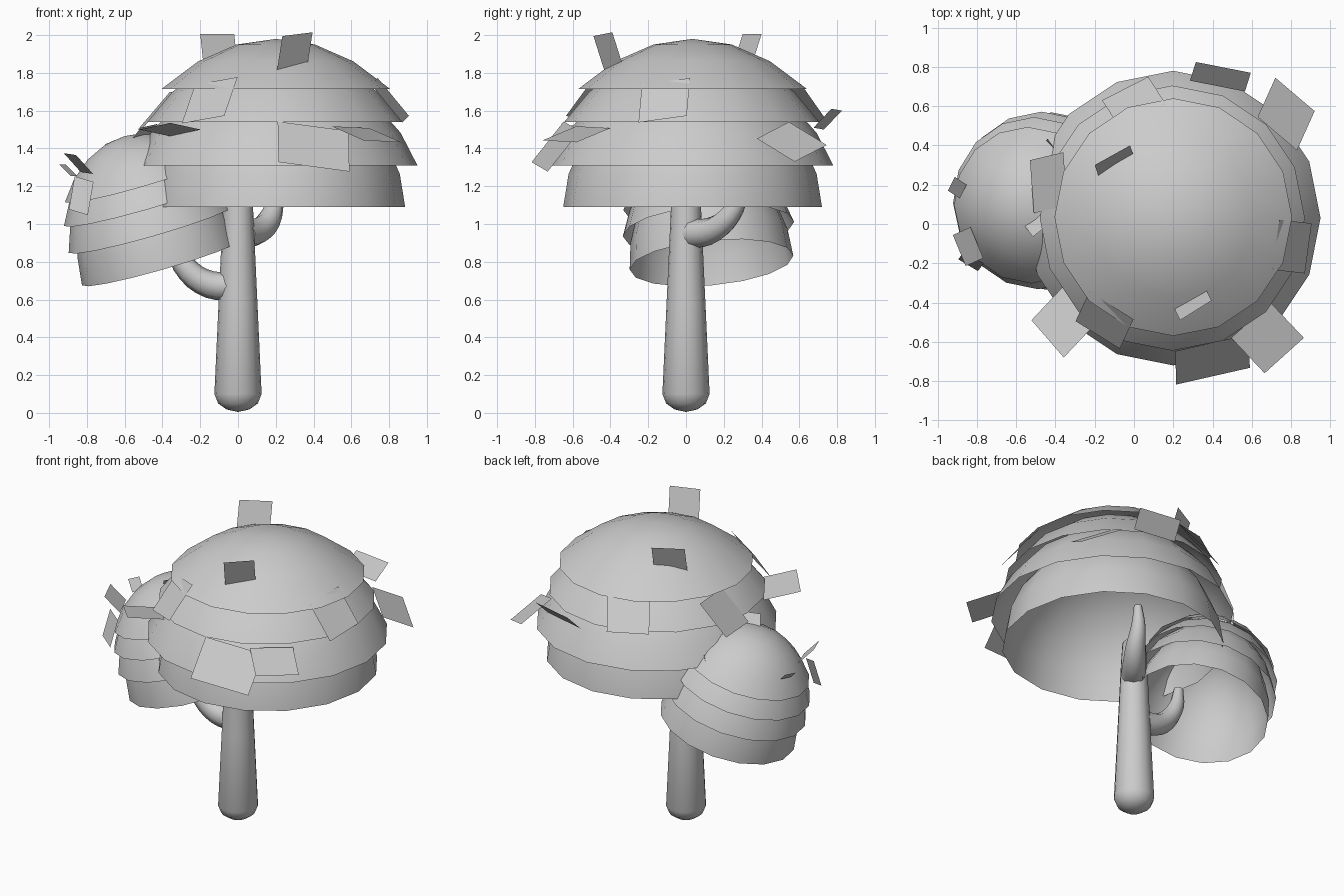
import bpy, bmesh
from math import sin, cos, pi, radians
from mathutils import Vector, Matrix, Euler

if "Cube" in bpy.data.objects:
    bpy.data.objects.remove(bpy.data.objects["Cube"])


def finish(name, bm, smooth=True):
    bmesh.ops.recalc_face_normals(bm, faces=bm.faces)
    me = bpy.data.meshes.new(name)
    bm.to_mesh(me)
    bm.free()
    for p in me.polygons:
        p.use_smooth = smooth
    ob = bpy.data.objects.new(name, me)
    bpy.context.collection.objects.link(ob)
    return ob


def lathe(name, profile, sides, matrix=Matrix()):
    """Spin (radius, height) points around z; radius 0 closes to a pole."""
    bm = bmesh.new()
    rings = []
    for r, z in profile:
        if r < 1e-5:
            rings.append([bm.verts.new(matrix @ Vector((0, 0, z)))])
        else:
            rings.append([bm.verts.new(matrix @ Vector((r * cos(a), r * sin(a), z)))
                          for a in (2 * pi * i / sides for i in range(sides))])
    for lo, hi in zip(rings, rings[1:]):
        for i in range(sides):
            j = (i + 1) % sides
            quad = [lo[i % len(lo)], lo[j % len(lo)], hi[j % len(hi)], hi[i % len(hi)]]
            bm.faces.new(list(dict.fromkeys(quad)))
    return finish(name, bm)


def dome(name, r, base, top, angle, rows, matrix):
    """Open shell cut from a sphere at the given polar angle."""
    t0 = radians(angle)
    prof = []
    for k in range(rows + 1):
        t = t0 * (1 - k / rows)
        prof.append((r * sin(t) / sin(t0),
                     base + (top - base) * (cos(t) - cos(t0)) / (1 - cos(t0))))
    return lathe(name, prof, 16, matrix)


def branch(name, points):
    """Tapered tube along (x, y, z, radius) points."""
    cu = bpy.data.curves.new(name, 'CURVE')
    cu.dimensions = '3D'
    cu.bevel_depth = 1
    cu.bevel_resolution = 2
    cu.resolution_u = 3
    cu.use_fill_caps = True
    sp = cu.splines.new('BEZIER')
    sp.bezier_points.add(len(points) - 1)
    for bp, (x, y, z, r) in zip(sp.bezier_points, points):
        bp.co, bp.radius = (x, y, z), r
        bp.handle_left_type = bp.handle_right_type = 'AUTO'
    ob = bpy.data.objects.new(name, cu)
    bpy.context.collection.objects.link(ob)
    bpy.ops.object.select_all(action='DESELECT')
    ob.select_set(True)
    bpy.context.view_layer.objects.active = ob
    bpy.ops.object.convert(target='MESH')
    bpy.ops.object.shade_smooth_by_angle(angle=radians(50))


def leaf_cards(name, cards):
    """Flat quads from centre, width edge and height edge."""
    bm = bmesh.new()
    for c, u, v in cards:
        c, u, v = Vector(c), Vector(u) / 2, Vector(v) / 2
        bm.faces.new([bm.verts.new(p) for p in (c - u - v, c + u - v, c + u + v, c - u + v)])
    finish(name, bm, smooth=False)


# Trunk with rounded foot
lathe("trunk", [(0, .005), (.06, .018), (.105, .05), (.125, .1), (.102, .6),
                (.08, 1.08), (.072, 1.2), (0, 1.21)], 16)

# Two bent branches
branch("left_branch", [(-.03, 0, .67, .078), (-.15, 0, .68, .073), (-.26, 0, .75, .064),
                       (-.33, .01, .87, .05), (-.35, .01, 1.0, .03)])
branch("back_branch", [(.03, .03, .95, .078), (.1, .12, .96, .072), (.165, .21, 1.02, .062),
                       (.2, .28, 1.13, .045), (.22, .3, 1.26, .025)])

# Main crown: overlapping shells, lowest first
for i, (x, y, r, base, top, ang, rows) in enumerate([
        (.2, .035, .685, 1.09, 1.76, 88, 6), (.2, .03, .75, 1.31, 1.83, 70, 5),
        (.195, .03, .675, 1.54, 1.92, 55, 4), (.2, .035, .605, 1.715, 1.98, 25, 3)]):
    dome(f"main_crown_layer_{i + 1}", r, base, top, ang, rows, Matrix.Translation((x, y, 0)))

# Side crown: smaller, tilted to the left
tilt = Matrix.Translation((-.408, .135, .795)) @ Euler((radians(5), radians(-16), 0)).to_matrix().to_4x4()
for i, (r, base, top, ang, rows) in enumerate([
        (.435, 0, .58, 88, 6), (.455, .186, .63, 72, 5), (.44, .33, .67, 64, 4), (.4, .45, .7, 52, 4)]):
    dome(f"side_crown_layer_{i + 1}", r, base, top, ang, rows, tilt)

# Loose leaf cards on the main crown
leaf_cards("main_crown_leaves", [
    ((-.10, .32, 1.91), (.18, .1, 0), (-.02, .06, .19)),
    ((.30, -.41, 1.91), (.16, .1, .02), (.03, -.06, .19)),
    ((-.15, -.49, 1.655), (.225, -.14, .04), (.07, .15, .205)),
    ((.40, -.69, 1.41), (.375, .085, -.05), (-.005, .17, .215)),
    ((.805, -.115, 1.655), (.035, .255, .035), (-.165, .018, .2)),
    ((.68, -.58, 1.475), (.2, .18, -.01), (-.17, .18, .075)),
    ((.775, .56, 1.435), (.2, -.17, -.088), (-.09, -.2, .122)),
    ((.44, .75, 1.555), (.28, -.055, .01), (.03, .095, .1)),
    ((0, .62, 1.64), (.235, .12, 0), (.09, -.14, .2)),
    ((-.36, -.5, 1.5), (.165, -.19, .035), (.16, .17, -.035)),
    ((-.435, .21, 1.6), (.02, -.27, 0), (.17, .04, .2)),
])

# Smaller leaf cards on the side crown
leaf_cards("side_crown_leaves", [
    ((-.90, .185, 1.285), (-.035, -.07, 0), (-.06, .04, .06)),
    ((-.845, -.115, 1.32), (.065, -.158, -.01), (-.09, -.04, .1)),
    ((-.83, -.19, 1.15), (.1, -.06, -.03), (.03, .04, .175)),
    ((-.50, .01, 1.48), (.09, .07, .02), (.06, -.08, .08)),
    ((-.41, .36, 1.29), (.08, -.12, -.05), (.02, .03, .16)),
])
